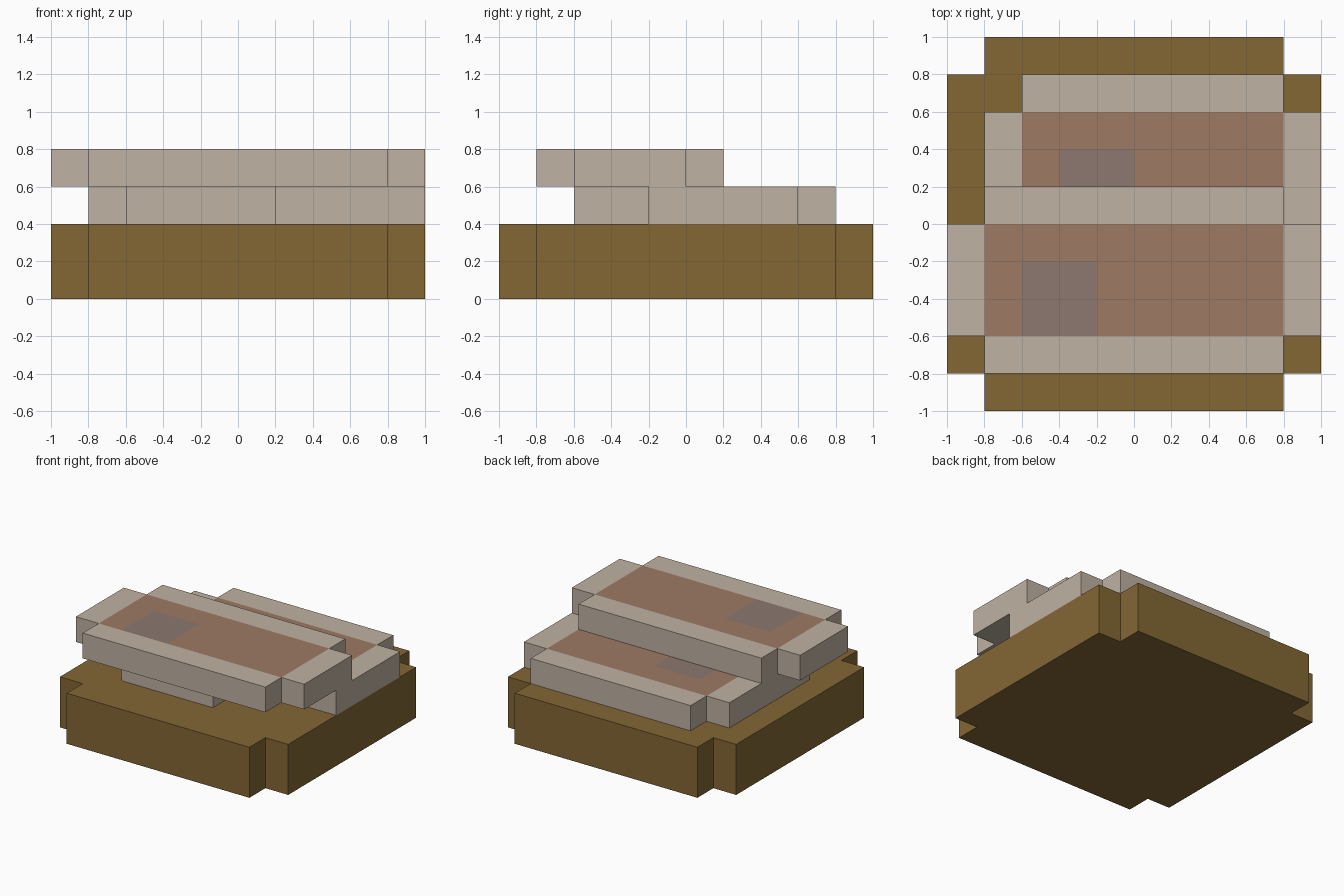
import bpy, bmesh
from mathutils import Vector

if "Cube" in bpy.data.objects:
    bpy.data.objects.remove(bpy.data.objects["Cube"])


def material(name, rgb):
    m = bpy.data.materials.new(name)
    lin = [((c / 255 + 0.055) / 1.055) ** 2.4 for c in rgb]
    m.diffuse_color = (*lin, 1)
    m.use_nodes = True
    m.node_tree.nodes["Principled BSDF"].inputs["Base Color"].default_value = m.diffuse_color
    return m


wood = material("brown wood", (131, 103, 52))
paper = material("pale tan", (191, 178, 162))
cover = material("dusty brown", (158, 122, 100))
patch = material("mauve grey", (140, 120, 112))


def slab(name, outline, z0, z1, mats, panels=()):
    """Extrude an outline; cut rectangles (x0, x1, y0, y1) into the top and colour them."""
    bm = bmesh.new()
    base = bm.faces.new([bm.verts.new((x, y, z0)) for x, y in outline])
    ext = bmesh.ops.extrude_face_region(bm, geom=[base], use_keep_orig=True)
    verts = [g for g in ext["geom"] if isinstance(g, bmesh.types.BMVert)]
    bmesh.ops.translate(bm, verts=verts, vec=(0, 0, z1 - z0))
    bmesh.ops.recalc_face_normals(bm, faces=bm.faces)

    def top_faces():
        return [f for f in bm.faces if all(abs(v.co.z - z1) < 1e-4 for v in f.verts)]

    # cut the top face along the panel borders
    cuts = {(0, v) for p in panels for v in p[:2]} | {(1, v) for p in panels for v in p[2:]}
    for axis, value in sorted(cuts):
        top = top_faces()
        geom = top + list({e for f in top for e in f.edges}) + list({v for f in top for v in f.verts})
        co, no = Vector((0, 0, 0)), Vector((0, 0, 0))
        co[axis], no[axis] = value, 1
        bmesh.ops.bisect_plane(bm, geom=geom, dist=1e-4, plane_co=co, plane_no=no)
    for f in top_faces():
        c = f.calc_center_median()
        for i, (x0, x1, y0, y1) in enumerate(panels, 1):
            if x0 < c.x < x1 and y0 < c.y < y1:
                f.material_index = i
    me = bpy.data.meshes.new(name)
    bm.to_mesh(me)
    bm.free()
    for m in mats:
        me.materials.append(m)
    ob = bpy.data.objects.new(name, me)
    bpy.context.collection.objects.link(ob)
    return ob


def notched(x, y0, y1, n=0.2):
    """Rectangle outline with square notches at all four corners."""
    return [(-x + n, y0), (x - n, y0), (x - n, y0 + n), (x, y0 + n),
            (x, y1 - n), (x - n, y1 - n), (x - n, y1), (-x + n, y1),
            (-x + n, y1 - n), (-x, y1 - n), (-x, y0 + n), (-x + n, y0 + n)]


# thick notched base
slab("base", notched(1, -1, 1), 0, 0.4, [wood])

# lower slab, stepped outline, with painted panel and patch
lower = [(-0.6, -0.6), (0.2, -0.6), (0.2, -0.2), (1, -0.2), (1, 0.6), (0.8, 0.6),
         (0.8, 0.8), (-0.6, 0.8), (-0.6, 0.6), (-0.8, 0.6), (-0.8, -0.4), (-0.6, -0.4)]
slab("lower_slab", lower, 0.4, 0.6, [paper, cover, patch],
     [(-0.6, 0.8, 0, 0.6), (-0.4, 0, 0, 0.4)])

# upper slab, notched outline, overhanging at the front
slab("upper_slab", notched(1, -0.8, 0.2), 0.6, 0.8, [paper, cover, patch],
     [(-0.8, 0.8, -0.6, 0), (-0.6, -0.2, -0.6, -0.2)])
